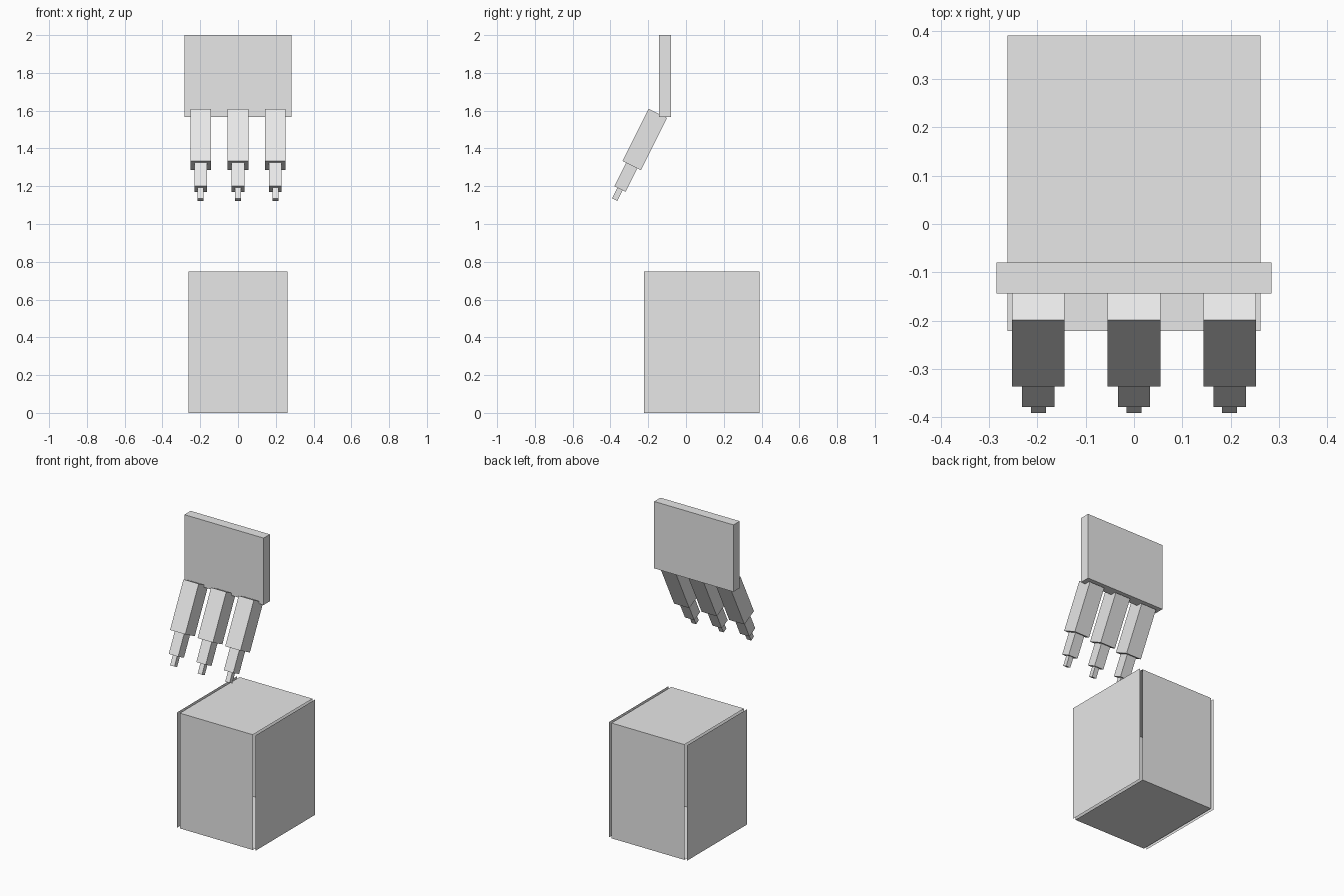
import bpy
import bmesh
from mathutils import Matrix, Vector

if "Cube" in bpy.data.objects:
    bpy.data.objects.remove(bpy.data.objects["Cube"])

grey = bpy.data.materials.new("plain_grey")
grey.diffuse_color = (0.8, 0.8, 0.8, 1.0)
grey.use_nodes = True
grey.node_tree.nodes["Principled BSDF"].inputs["Base Color"].default_value = grey.diffuse_color


def finish(name, bm):
    mesh = bpy.data.meshes.new(name)
    bm.to_mesh(mesh)
    bm.free()
    mesh.materials.append(grey)
    obj = bpy.data.objects.new(name, mesh)
    bpy.context.collection.objects.link(obj)
    return obj


def box(name, center, size, rot_x=0.0):
    bm = bmesh.new()
    bmesh.ops.create_cube(bm, size=1.0, matrix=Matrix.Translation(center)
                          @ Matrix.Rotation(rot_x, 4, 'X') @ Matrix.Diagonal((*size, 1)))
    return finish(name, bm)


def sheet(name, center, half_u, half_v):
    """Single flat panel; its normal is half_u x half_v."""
    bm = bmesh.new()
    c, u, v = Vector(center), Vector(half_u), Vector(half_v)
    bm.faces.new([bm.verts.new(p) for p in (c - u - v, c + u - v, c + u + v, c - u + v)])
    return finish(name, bm)


# Open-cornered crate made of six thin sheets; the side sheets stand off slightly
HX, HY, HZ = 0.262, 0.306, 0.374
CY, SIDE_X = 0.084, 0.281
X, Y, Z = Vector((HX, 0, 0)), Vector((0, HY, 0)), Vector((0, 0, HZ))
sheet("crate_front", (0, CY - HY, HZ), X, Z)
sheet("crate_back", (0, CY + HY, HZ), -X, Z)
sheet("crate_right", (SIDE_X, CY, HZ), Y, Z)
sheet("crate_left", (-SIDE_X, CY, HZ), -Y, Z)
sheet("crate_top", (0, CY, 2 * HZ), X, Y)
sheet("crate_bottom", (0, CY, 0), -X, Y)

# Palm plate
box("palm", (0, -0.112, 1.783), (0.569, 0.064, 0.434))

# Three fingers, each of three shrinking segments along one slanted axis
axis = Vector((0, -0.447, -0.894))
tilt = -0.4636
segments = (("base", 0.308, 0.109), ("middle", 0.139, 0.067), ("tip", 0.063, 0.031))
for side, x in (("left", -0.198), ("center", 0.0), ("right", 0.198)):
    start = Vector((x, -0.1495, 1.585))
    for part, length, width in segments:
        box(f"{side}_finger_{part}", start + axis * length / 2, (width, width, length), tilt)
        start = start + axis * length
